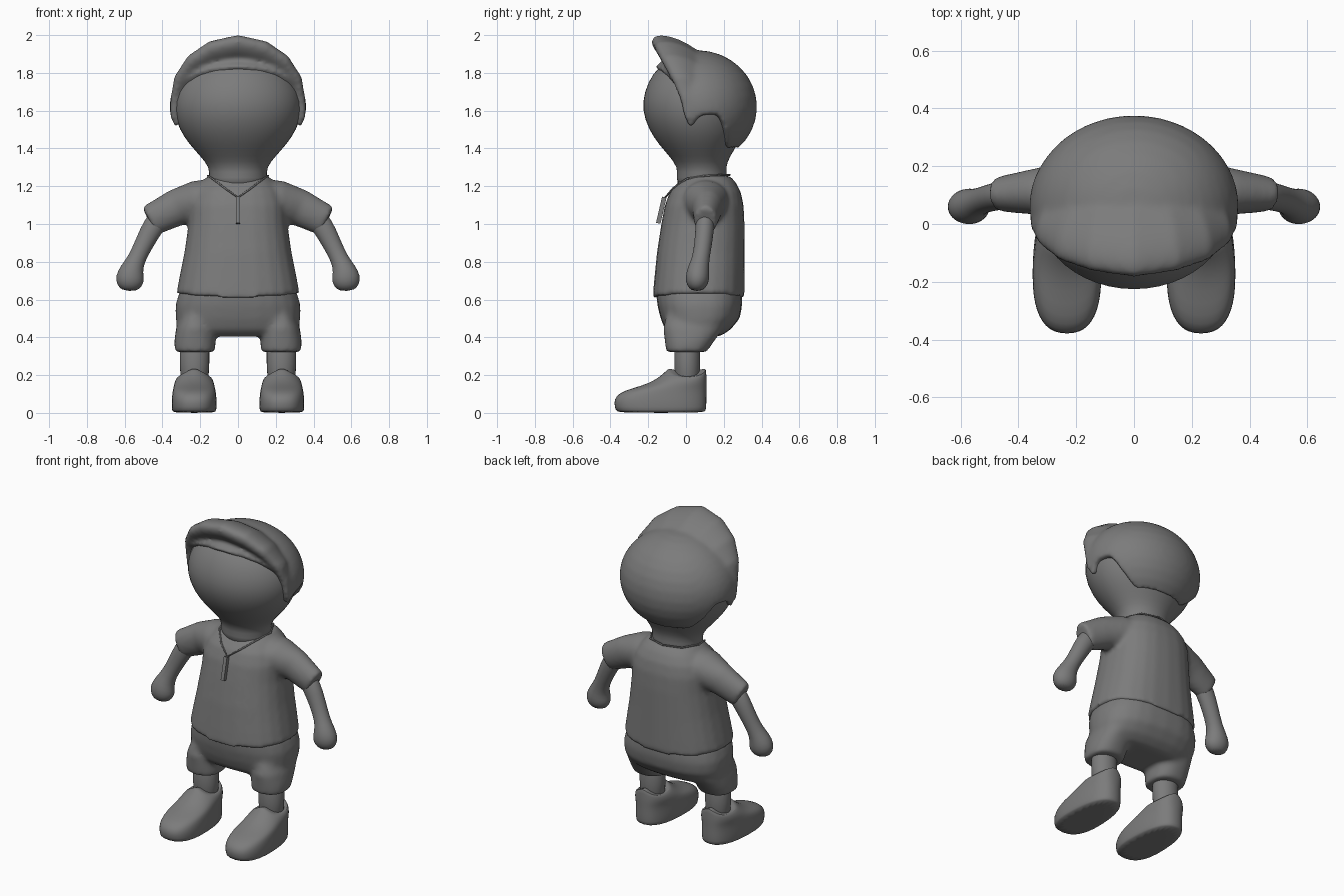
import bpy, bmesh, math
from mathutils import Vector

cube = bpy.data.objects.get("Cube")
if cube:
    bpy.data.objects.remove(cube, do_unlink=True)

SEG = 24
grey = bpy.data.materials.new("grey")
grey.use_nodes = True
COLOR = (0.2, 0.2, 0.2, 1)
grey.diffuse_color = COLOR
for node in grey.node_tree.nodes:
    if node.type == 'BSDF_PRINCIPLED':
        node.inputs["Base Color"].default_value = COLOR


def skin(bm, rings):
    """Bridge a list of point rings and cap both ends."""
    loops = [[bm.verts.new(p) for p in ring] for ring in rings]
    for a, b in zip(loops, loops[1:]):
        for i in range(SEG):
            j = (i + 1) % SEG
            bm.faces.new((a[i], a[j], b[j], b[i]))
    bm.faces.new(loops[0][::-1])
    bm.faces.new(loops[-1])


def loft(bm, sections, cx=0, power=2, taper=0, sags=None):
    """Stack outlines given as (height, front, back, half width)."""
    rings = []
    for k, (z, front, back, rx) in enumerate(sections):
        ring = []
        for i in range(SEG):
            a = math.tau * i / SEG
            c, s = math.cos(a), math.sin(a)
            px = math.copysign(abs(c) ** (2 / power), c)
            py = math.copysign(abs(s) ** (2 / power), s)
            sag = sags[k] * abs(c) if sags else 0
            ring.append((cx + px * rx * (1 - taper * py),
                         (front + back) / 2 + py * (back - front) / 2, z - sag))
        rings.append(ring)
    skin(bm, rings)


def tube(bm, path, ref=(0, 1, 0)):
    """Sweep ellipses along (point, radius along ref, other radius)."""
    pts = [Vector(p[0]) for p in path]
    rings = []
    for k, (_, ru, rv) in enumerate(path):
        t = (pts[min(k + 1, len(pts) - 1)] - pts[max(k - 1, 0)]).normalized()
        v = t.cross(Vector(ref)).normalized()
        u = v.cross(t)
        rings.append([pts[k] + u * ru * math.cos(math.tau * i / SEG)
                      + v * rv * math.sin(math.tau * i / SEG) for i in range(SEG)])
    skin(bm, rings)


def finish(name, bm, blend=0, subdivide=True):
    """Make the object; blend fuses its pieces and softens that many times."""
    bmesh.ops.recalc_face_normals(bm, faces=bm.faces)
    mesh = bpy.data.meshes.new(name)
    bm.to_mesh(mesh)
    bm.free()
    mesh.materials.append(grey)
    mesh.shade_smooth()
    mesh.set_sharp_from_angle(angle=math.radians(55))
    ob = bpy.data.objects.new(name, mesh)
    bpy.context.collection.objects.link(ob)
    if blend:
        rem = ob.modifiers.new("Blend", 'REMESH')
        rem.mode = 'VOXEL'
        rem.voxel_size = 0.013
        rem.use_smooth_shade = True
        smooth = ob.modifiers.new("Soften", 'SMOOTH')
        smooth.factor = 0.5
        smooth.iterations = blend
    elif subdivide:
        sub = ob.modifiers.new("Subdivide", 'SUBSURF')
        sub.levels = sub.render_levels = 1
    return ob


# Head and neck
bm = bmesh.new()
loft(bm, [(1.18, -.05, .21, .15), (1.25, -.05, .22, .155), (1.30, -.045, .21, .152),
          (1.36, -.09, .235, .202), (1.42, -.145, .275, .258), (1.5, -.2, .315, .315),
          (1.6, -.235, .335, .345), (1.7, -.225, .335, .337), (1.8, -.178, .3, .282),
          (1.86, -.11, .24, .19), (1.89, -.02, .15, .08)])
finish("head", bm)

# Hair: an ellipsoid cap trimmed along the hairline
HAIRLINE = [(0, 1.40), (46, 1.40), (56, 1.47), (68, 1.58), (88, 1.575), (93, 1.53),
            (97, 1.50), (103, 1.54), (107, 1.70), (116, 1.75), (130, 1.795),
            (150, 1.825), (180, 1.835)]


def hairline(deg):
    for (a, za), (b, zb) in zip(HAIRLINE, HAIRLINE[1:]):
        if deg <= b:
            return za + (zb - za) * (deg - a) / (b - a)
    return HAIRLINE[-1][1]


bm = bmesh.new()
COLS, ROWS = 72, 12
crown = bm.verts.new((0, .06, 1.92))
core = bm.verts.new((0, .06, 1.6))
grid = []
for i in range(COLS):
    a = math.tau * i / COLS
    end = math.acos((hairline(math.degrees(min(a, math.tau - a))) - 1.62) / .30)
    col = []
    for j in range(1, ROWS + 1):
        t = end * j / ROWS
        col.append(bm.verts.new((.362 * math.sin(t) * math.sin(a),
                                 .06 + .316 * math.sin(t) * math.cos(a),
                                 1.62 + .30 * math.cos(t))))
    grid.append(col)
for i in range(COLS):
    a, b = grid[i], grid[(i + 1) % COLS]
    bm.faces.new((crown, a[0], b[0]))
    bm.faces.new((core, b[-1], a[-1]))
    for j in range(ROWS - 1):
        bm.faces.new((a[j], a[j + 1], b[j + 1], b[j]))

# Swept fringe fused into the cap
half = [((.346, .01, 1.56), .02, .012), ((.338, .005, 1.66), .035, .02),
        ((.3, -.002, 1.758), .075, .038), ((.22, -.012, 1.832), .125, .055),
        ((.12, -.022, 1.878), .157, .066)]
mirrored = [((-p[0], p[1], p[2]), u, v) for p, u, v in reversed(half)]
tube(bm, half + [((0, -.028, 1.897), .175, .068)] + mirrored, ref=(0, 1, -.56))
finish("hair", bm, blend=8)

# Shirt with short sleeves
bm = bmesh.new()
loft(bm, [(.605, -.177, .31, .327), (.7, -.169, .31, .312), (.85, -.154, .31, .284),
          (1.0, -.131, .31, .262), (1.1, -.112, .305, .257), (1.17, -.085, .29, .235),
          (1.22, -.043, .264, .195), (1.255, -.005, .232, .158)], power=2.4,
     sags=[-.025, -.01, 0, 0, 0, 0, 0, 0])
for s in (1, -1):
    tube(bm, [((s * .1, .1, 1.13), .14, .11), ((s * .22, .105, 1.12), .12, .11),
              ((s * .33, .113, 1.085), .082, .098), ((s * .47, .103, 1.015), .06, .084)])
finish("shirt", bm, blend=8)

# Shorts
bm = bmesh.new()
loft(bm, [(.405, -.07, .18, .28), (.44, -.11, .235, .32), (.5, -.135, .285, .331),
          (.57, -.152, .298, .332), (.65, -.16, .295, .308)], power=2.5)
for s in (1, -1):
    loft(bm, [(.322, -.105, .11, .108), (.38, -.113, .15, .11), (.45, -.122, .2, .1),
              (.53, -.1, .2, .06)], cx=s * .228, power=2.3)
finish("shorts", bm, blend=14)

# Arms, legs and shoes
for s, side in ((1, "left"), (-1, "right")):
    bm = bmesh.new()
    tube(bm, [((s * .39, .105, 1.06), .05, .06), ((s * .45, .1, .99), .05, .058),
              ((s * .495, .092, .9), .047, .05), ((s * .54, .077, .81), .045, .045),
              ((s * .562, .065, .76), .058, .062), ((s * .572, .06, .715), .064, .078),
              ((s * .575, .058, .675), .056, .068), ((s * .577, .058, .645), .028, .038)])
    finish(side + "_arm", bm)

    bm = bmesh.new()
    loft(bm, [(.12, -.06, .075, .075), (.25, -.063, .075, .078), (.42, -.065, .08, .085)],
         cx=s * .23)
    finish(side + "_leg", bm)

    bm = bmesh.new()
    loft(bm, [(0, -.365, .1, .113), (.012, -.373, .107, .117), (.05, -.384, .11, .12),
              (.09, -.375, .11, .117), (.12, -.325, .11, .113), (.145, -.23, .11, .108),
              (.175, -.165, .11, .104), (.21, -.12, .108, .096), (.238, -.095, .107, .085),
              (.24, -.08, .09, .072)],
         cx=s * .232, power=2.5, taper=.08,
         sags=[0, 0, 0, 0, 0, .005, .015, .03, .045, .05])
    finish(side + "_shoe", bm)

# Neck cord
curve = bpy.data.curves.new("neck_cord", 'CURVE')
curve.dimensions = '3D'
curve.bevel_depth = .005
curve.bevel_resolution = 1
side_pts = [(.07, -.068, 1.19), (.135, .005, 1.24), (.16, .1, 1.255), (.11, .2, 1.26)]
pts = ([(0, -.11, 1.14)] + side_pts + [(0, .232, 1.26)]
       + [(-x, y, z) for x, y, z in reversed(side_pts)])
spline = curve.splines.new('POLY')
spline.points.add(len(pts) - 1)
for point, co in zip(spline.points, pts):
    point.co = (*co, 1)
spline.use_cyclic_u = True
curve.materials.append(grey)
bpy.context.collection.objects.link(bpy.data.objects.new("neck_cord", curve))

# Pendant bar
bm = bmesh.new()
bmesh.ops.create_cube(bm, size=1)
bmesh.ops.scale(bm, vec=(.022, .024, .142), verts=bm.verts)
bar = finish("pendant_bar", bm, subdivide=False)
bar.location = (0, -.131, 1.073)
bar.rotation_euler.x = math.radians(-13)
